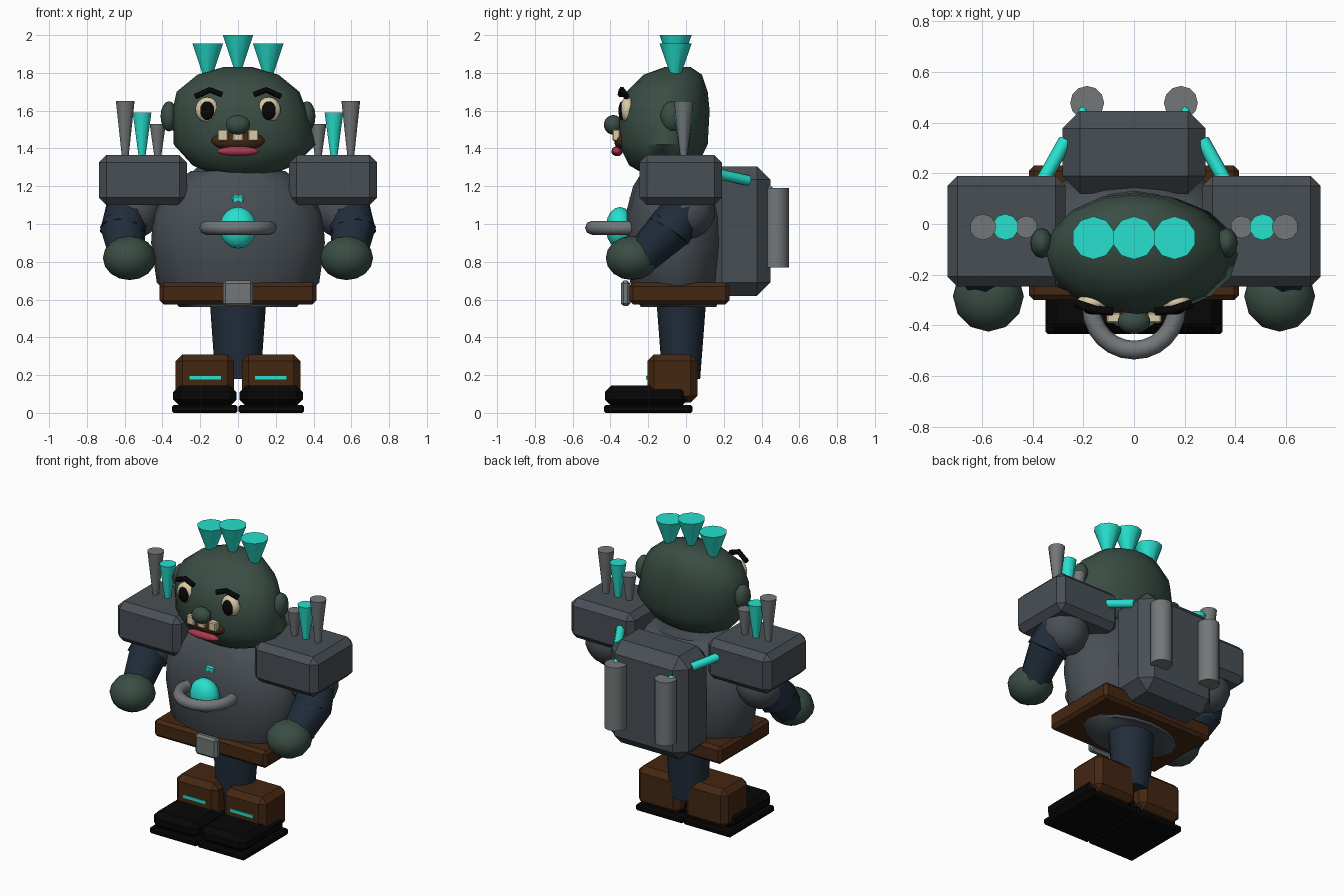
import bpy, bmesh
from math import radians, sin, cos, pi
from mathutils import Vector, Matrix

cube = bpy.data.objects.get("Cube")
if cube:
    bpy.data.objects.remove(cube, do_unlink=True)


def material(name, r, g, b):
    m = bpy.data.materials.new(name)
    m.use_nodes = True
    m.diffuse_color = (r, g, b, 1)
    bsdf = next(n for n in m.node_tree.nodes if n.type == 'BSDF_PRINCIPLED')
    bsdf.inputs["Base Color"].default_value = (r, g, b, 1)
    return m


GREEN = material("dull green skin", .042, .075, .058)
TEAL = material("bright teal", .02, .75, .62)
ARMOUR = material("dark slate armour", .065, .078, .09)
STEEL = material("light steel", .17, .185, .19)
NAVY = material("navy cloth", .015, .026, .043)
BROWN = material("brown leather", .058, .02, .006)
BLACK = material("black", .002, .002, .002)
CREAM = material("cream", .7, .6, .38)
CRIMSON = material("crimson lip", .4, .04, .08)


def finish(name, bm, mat, angle=50):
    bmesh.ops.recalc_face_normals(bm, faces=bm.faces)
    mesh = bpy.data.meshes.new(name)
    bm.to_mesh(mesh)
    bm.free()
    mesh.materials.append(mat)
    ob = bpy.data.objects.new(name, mesh)
    bpy.context.collection.objects.link(ob)
    if angle:
        bpy.ops.object.select_all(action='DESELECT')
        ob.select_set(True)
        bpy.context.view_layer.objects.active = ob
        bpy.ops.object.shade_smooth_by_angle(angle=radians(angle))
    return ob


def ball(name, centre, radii, mat, segments=14):
    bm = bmesh.new()
    bmesh.ops.create_uvsphere(bm, u_segments=segments, v_segments=segments // 2 + 2, radius=1,
                              matrix=Matrix.LocRotScale(Vector(centre), None, Vector(radii)))
    return finish(name, bm, mat, 80)


def box(name, xs, ys, zs, mat, bevel=0.0):
    lo, hi = Vector((xs[0], ys[0], zs[0])), Vector((xs[1], ys[1], zs[1]))
    bm = bmesh.new()
    bmesh.ops.create_cube(bm, size=1, matrix=Matrix.LocRotScale((lo + hi) / 2, None, hi - lo))
    if bevel:
        bmesh.ops.bevel(bm, geom=bm.edges[:], offset=bevel, segments=1, affect='EDGES')
    return finish(name, bm, mat, 0)


def rod(name, start, end, r1, r2, mat, sides=10):
    a, b = Vector(start), Vector(end)
    turn = (b - a).to_track_quat('Z', 'Y')
    bm = bmesh.new()
    bmesh.ops.create_cone(bm, cap_ends=True, segments=sides, radius1=r1, radius2=r2,
                          depth=(b - a).length, matrix=Matrix.LocRotScale((a + b) / 2, turn, None))
    return finish(name, bm, mat)


def loft(name, rings, mat, sides=16):
    """Stack of ellipses, each given as z, centre x, radius x, centre y, radius y."""
    bm = bmesh.new()
    loops = []
    for z, cx, rx, cy, ry in rings:
        loops.append([bm.verts.new((cx + rx * cos(2 * pi * i / sides),
                                    cy + ry * sin(2 * pi * i / sides), z)) for i in range(sides)])
    for low, high in zip(loops, loops[1:]):
        for i in range(sides):
            j = (i + 1) % sides
            bm.faces.new((low[i], low[j], high[j], high[i]))
    bm.faces.new(loops[0])
    bm.faces.new(loops[-1])
    return finish(name, bm, mat)


def span(s, a, b):
    return sorted((s * a, s * b))


# Torso, belt and leg column
loft("torso", [(.56, 0, .31, -.04, .2), (.69, 0, .43, -.045, .25), (.9, 0, .46, -.045, .275),
               (1.05, 0, .45, -.05, .27), (1.2, 0, .36, -.05, .23), (1.28, 0, .25, -.05, .18)], ARMOUR)
loft("leg_column", [(.18, 0, .12, -.025, .1), (.6, 0, .15, -.025, .132)], NAVY)
box("belt", (-.415, .415), (-.3, .23), (.575, .69), BROWN, .02)
box("belt_buckle", (-.08, .08), (-.345, -.295), (.565, .7), STEEL, .015)

# Chest core, stud and curved handle
ball("chest_core", (0, -.35, .98), (.1, .075, .11), TEAL)
box("chest_stud", (-.033, .033), (-.3, -.24), (1.09, 1.15), TEAL, .008)
bpy.ops.mesh.primitive_torus_add(location=(0, -.33, .98), major_radius=.168, minor_radius=.037,
                                 major_segments=24, minor_segments=8)
ring = bpy.context.object
ring.name = "belly_handle"
ring.data.materials.append(STEEL)
bpy.ops.object.shade_smooth()

# Head: wide jaw, slightly lopsided
loft("head", [(1.24, .02, .1, -.11, .07), (1.31, .03, .27, -.12, .18), (1.42, .035, .375, -.12, .235),
              (1.6, .008, .355, -.115, .24), (1.7, 0, .325, -.1, .215), (1.79, 0, .215, -.07, .155),
              (1.83, 0, .08, -.045, .07)], GREEN)
ball("nose", (0, -.385, 1.525), (.066, .05, .052), GREEN)

# Mouth
ball("mouth", (0, -.335, 1.44), (.145, .045, .052), BROWN)
ball("lower_lip", (0, -.365, 1.385), (.115, .03, .026), CRIMSON)
for i, x in enumerate((-.08, 0, .08)):
    box(f"tooth_{i + 1}", (x - .028, x + .028), (-.39, -.35), (1.44, 1.5), CREAM, .006)

# Hair spikes
for i, (x, top) in enumerate(((-.16, 1.955), (0, 2.0), (.16, 1.955))):
    rod(f"hair_spike_{i + 1}", (x, -.055, top - .2), (x, -.055, top), .015, .085, TEAL, 10)

# Backpack
box("backpack", (-.283, .283), (.12, .447), (.62, 1.305), ARMOUR, .07)

for side, s in (("left", 1), ("right", -1)):
    # Face
    ball(f"{side}_ear", (s * .365, -.075, 1.57), (.045, .06, .08), GREEN, 12)
    ball(f"{side}_eye", (s * .163, -.31, 1.605), (.064, .04, .067), CREAM)
    ball(f"{side}_pupil", (s * .163, -.338, 1.6), (.038, .02, .05), BLACK)
    curve = bpy.data.curves.new(f"{side}_eyebrow", 'CURVE')
    curve.dimensions = '3D'
    curve.bevel_depth = .017
    curve.bevel_resolution = 1
    curve.use_fill_caps = True
    brow = curve.splines.new('POLY')
    brow.points.add(2)
    for p, (x, y, z) in zip(brow.points, ((.085, -.345, 1.685), (.15, -.34, 1.71), (.225, -.315, 1.675))):
        p.co = (s * x, y, z, 1)
    curve.materials.append(BLACK)
    bpy.context.collection.objects.link(bpy.data.objects.new(f"{side}_eyebrow", curve))

    # Shoulder pad with three spikes
    box(f"{side}_shoulder_pad", span(s, .27, .737), (-.247, .19), (1.1, 1.365), ARMOUR, .04)
    for label, x, top, r, mat in (("outer", .597, 1.65, .052, STEEL), ("middle", .508, 1.59, .052, TEAL),
                                  ("inner", .425, 1.53, .045, STEEL)):
        rod(f"{side}_{label}_spike", (s * x, -.012, 1.35), (s * x, -.012, top), .018, r, mat)

    # Arm bent forward into a fist
    ball(f"{side}_upper_arm", (s * .555, .01, 1.07), (.15, .145, .15), ARMOUR)
    rod(f"{side}_elbow", (s * .59, .0, 1.1), (s * .61, -.09, .96), .11, .125, NAVY, 8)
    rod(f"{side}_forearm", (s * .61, -.075, .985), (s * .59, -.23, .83), .122, .095, NAVY, 8)
    ball(f"{side}_fist", (s * .575, -.285, .82), (.14, .14, .117), GREEN, 12)

    # Tubes and hoses on the backpack
    rod(f"{side}_back_tube", (s * .185, .478, .77), (s * .185, .478, 1.19), .067, .067, STEEL, 12)
    rod(f"{side}_tube_link", (s * .21, .41, 1.21), (s * .2, .46, 1.17), .018, .018, TEAL, 8)
    rod(f"{side}_shoulder_hose", (s * .27, .33, 1.23), (s * .36, .17, 1.265), .028, .028, TEAL, 8)

    # Boot
    box(f"{side}_boot", span(s, .02, .33), (-.205, .06), (.055, .31), BROWN, .035)
    box(f"{side}_toe_cap", span(s, .008, .343), (-.43, .01), (.035, .145), BLACK, .035)
    box(f"{side}_sole", span(s, .002, .35), (-.435, .035), (0, .042), BLACK, .01)
    box(f"{side}_boot_stripe", span(s, .09, .257), (-.211, -.203), (.176, .196), TEAL)
